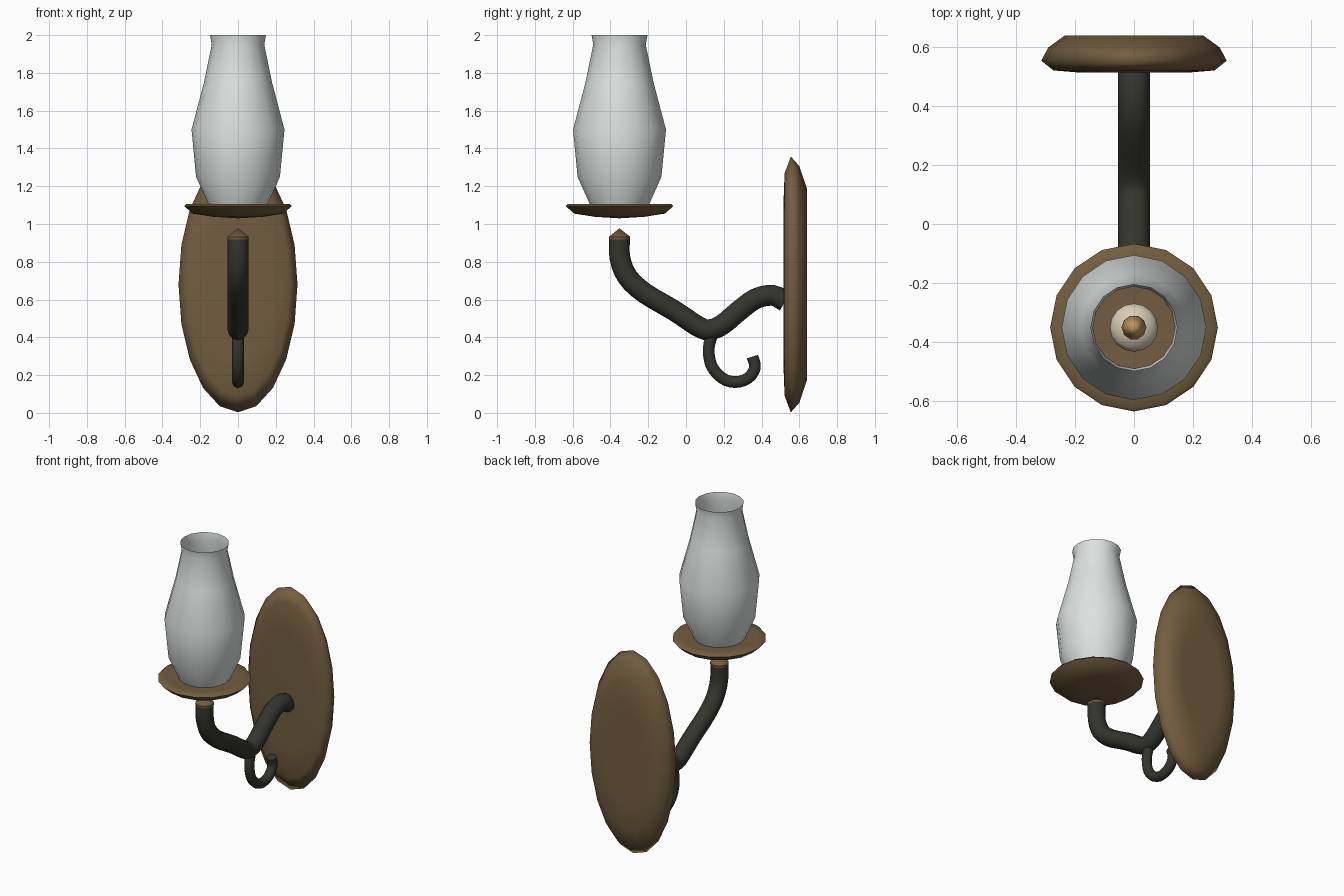
import bpy, bmesh, math
from mathutils import Vector

cube = bpy.data.objects.get("Cube")
if cube:
    bpy.data.objects.remove(cube)


def material(name, color):
    m = bpy.data.materials.new(name)
    m.use_nodes = True
    m.diffuse_color = (*color, 1)
    m.node_tree.nodes["Principled BSDF"].inputs["Base Color"].default_value = (*color, 1)
    return m


BRONZE = material("bronze", (0.17, 0.11, 0.05))
IRON = material("dark iron", (0.035, 0.035, 0.028))
GLASS = material("frosted glass", (0.72, 0.76, 0.74))
CREAM = material("candle cream", (0.68, 0.60, 0.46))
GOLD = material("bulb gold", (0.50, 0.31, 0.11))


def finish(bm, name, mat, angle=None):
    bmesh.ops.recalc_face_normals(bm, faces=bm.faces)
    mesh = bpy.data.meshes.new(name)
    bm.to_mesh(mesh)
    bm.free()
    mesh.materials.append(mat)
    mesh.shade_smooth()
    obj = bpy.data.objects.new(name, mesh)
    bpy.context.collection.objects.link(obj)
    if angle:
        bpy.ops.object.select_all(action='DESELECT')
        obj.select_set(True)
        bpy.context.view_layer.objects.active = obj
        bpy.ops.object.shade_smooth_by_angle(angle=math.radians(angle))
    return obj


def loft(name, mat, rings, closed=True, angle=None):
    """Skin a list of point rings; a ring of one point makes a tip."""
    bm = bmesh.new()
    rows = [[bm.verts.new(p) for p in ring] for ring in rings]
    for a, b in zip(rows, rows[1:]):
        n = max(len(a), len(b))
        for i in range(n):
            j = (i + 1) % n
            if len(a) == 1:
                bm.faces.new((a[0], b[i], b[j]))
            elif len(b) == 1:
                bm.faces.new((a[i], a[j], b[0]))
            else:
                bm.faces.new((a[i], a[j], b[j], b[i]))
    if closed:
        for row in (rows[0], rows[-1]):
            if len(row) > 2:
                bm.faces.new(row)
    return finish(bm, name, mat, angle)


def lathe(name, mat, profile, sides=16, closed=True, angle=None):
    """Turn (radius, z) points about the candle axis."""
    rings = []
    for r, z in profile:
        count = sides if r else 1
        turn = [2 * math.pi * i / sides for i in range(count)]
        rings.append([(r * math.cos(t), AXIS_Y + r * math.sin(t), z) for t in turn])
    return loft(name, mat, rings, closed, angle)


def tube(name, mat, path, radius, sides=12, steps=3):
    """Round tube through (y, z) points, smoothed by a Catmull-Rom spline."""
    p = [Vector((0, y, z)) for y, z in path]
    p = [2 * p[0] - p[1]] + p + [2 * p[-1] - p[-2]]
    line = []
    for a, b, c, d in zip(p, p[1:], p[2:], p[3:]):
        for k in range(steps):
            t = k / steps
            line.append(0.5 * (2 * b + (c - a) * t + (2 * a - 5 * b + 4 * c - d) * t ** 2
                               + (3 * b - a - 3 * c + d) * t ** 3))
    line.append(p[-2])
    rings = []
    side = Vector((1, 0, 0))
    for i, q in enumerate(line):
        along = (line[min(i + 1, len(line) - 1)] - line[max(i - 1, 0)]).normalized()
        up = along.cross(side)
        turn = [2 * math.pi * k / sides for k in range(sides)]
        rings.append([q + radius * (math.cos(t) * side + math.sin(t) * up) for t in turn])
    return loft(name, mat, rings, angle=50)


AXIS_Y = -0.352

# Oval wall plate, built as stacked ellipses from front to back
plate = []
for y, scale in ((0.515, 0.6), (0.522, 0.87), (0.555, 1), (0.6, 0.925), (0.64, 0.75), (0.64, 0.5)):
    turn = [2 * math.pi * i / 20 for i in range(20)]
    plate.append([(0.315 * scale * math.sin(t), y, 0.68 + 0.677 * scale * math.cos(t)) for t in turn])
loft("wall_plate", BRONZE, plate)

# Curved arm and the hook below it
tube("arm", IRON, [(AXIS_Y, 0.93), (-0.35, 0.82), (-0.31, 0.72), (-0.22, 0.635), (-0.06, 0.54),
                   (0.06, 0.46), (0.12, 0.44), (0.19, 0.465), (0.28, 0.54), (0.37, 0.605),
                   (0.46, 0.622), (0.525, 0.59)], 0.055)
tube("hook", IRON, [(0.14, 0.42), (0.12, 0.34), (0.135, 0.25), (0.19, 0.185), (0.26, 0.163),
                    (0.33, 0.185), (0.365, 0.24), (0.352, 0.298)], 0.031)

# Pointed cap on the arm, and the drip dish
lathe("arm_cap", BRONZE, [(0.056, 0.918), (0.057, 0.932), (0, 0.977)], 12, angle=40)
lathe("dish", BRONZE, [(0, 1.03), (0.13, 1.038), (0.24, 1.055), (0.285, 1.095),
                       (0.275, 1.105), (0.22, 1.102), (0, 1.1)], angle=60)

# Candle and its bulb inside the open glass shade
lathe("candle", CREAM, [(0.082, 1.1), (0.082, 1.42), (0.07, 1.45), (0.03, 1.465), (0, 1.465)], angle=50)
lathe("bulb", GOLD, [(0.025, 1.46), (0.042, 1.52), (0.03, 1.58), (0, 1.66)], 10)
lathe("glass_shade", GLASS, [(0.155, 1.1), (0.222, 1.25), (0.246, 1.5), (0.18, 1.75),
                             (0.139, 1.95), (0.148, 2.0)], closed=False)
